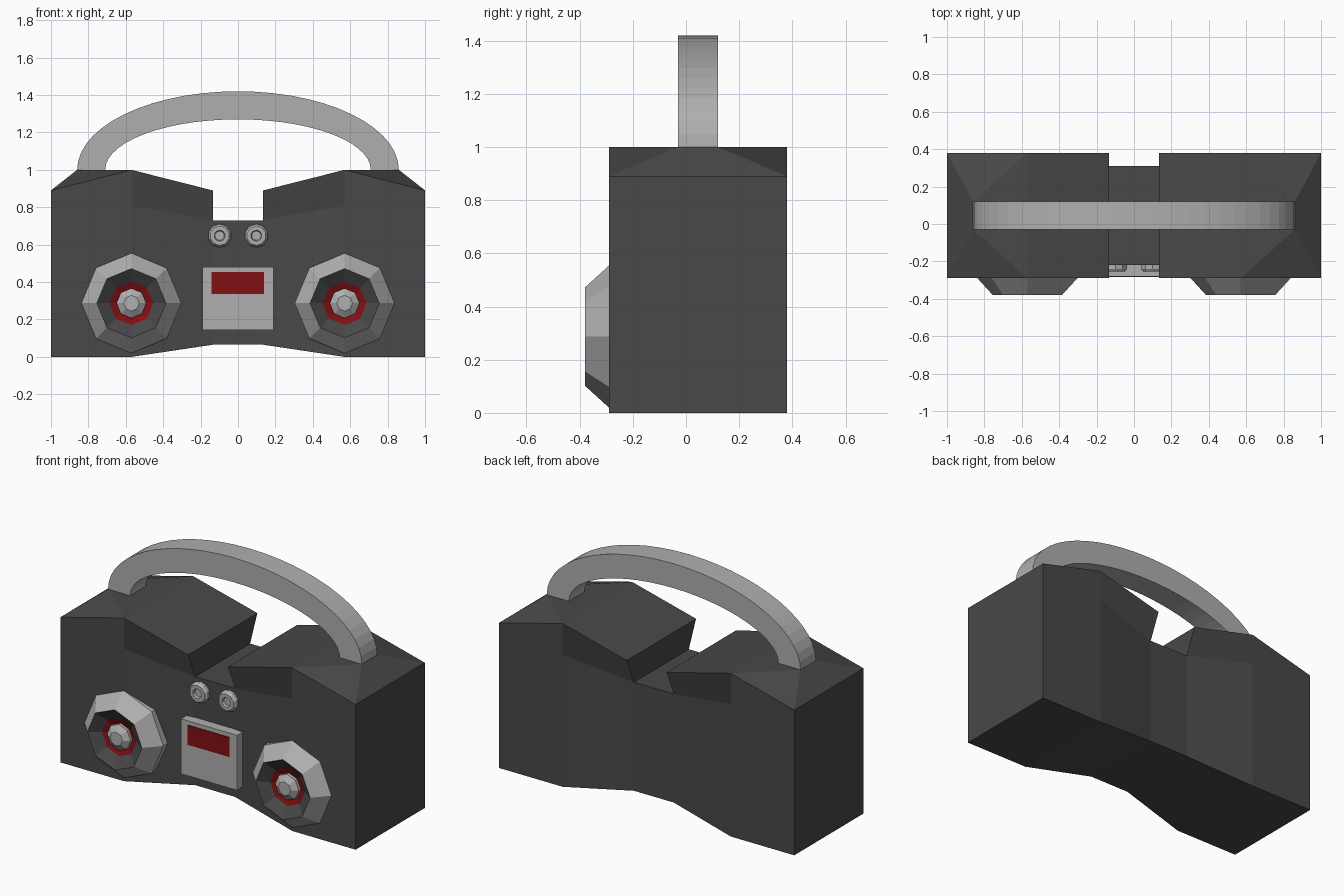
import bpy, bmesh, math

if "Cube" in bpy.data.objects:
    bpy.data.objects.remove(bpy.data.objects["Cube"])

def material(name, col):
    m = bpy.data.materials.new(name)
    m.diffuse_color = (*col, 1)
    m.use_nodes = True
    m.node_tree.nodes["Principled BSDF"].inputs["Base Color"].default_value = m.diffuse_color
    return m

DARK = material("dark grey", (0.065, 0.065, 0.065))
GREY = material("light grey", (0.43, 0.43, 0.43))
RED = material("deep red", (0.22, 0.005, 0.006))

def finish(name, bm, mats):
    bmesh.ops.remove_doubles(bm, verts=bm.verts, dist=0.0005)
    bmesh.ops.recalc_face_normals(bm, faces=bm.faces)
    me = bpy.data.meshes.new(name)
    bm.to_mesh(me)
    bm.free()
    for m in mats:
        me.materials.append(m)
    ob = bpy.data.objects.new(name, me)
    bpy.context.collection.objects.link(ob)
    return ob

def box(name, x, y, z, mat):
    bm = bmesh.new()
    bmesh.ops.create_cube(bm, size=1)
    for v in bm.verts:
        v.co = [lo + (c + 0.5) * (hi - lo) for c, (lo, hi) in zip(v.co, (x, y, z))]
    return finish(name, bm, [mat])

def lathe(name, profile, sides, cx, cz, mats):
    """Spin (radius, y, material of the band ending here) around a front-back axis."""
    bm = bmesh.new()
    rings = []
    for r, y, _ in profile:
        if r == 0:
            rings.append([bm.verts.new((cx, y, cz))] * sides)
        else:
            rings.append([bm.verts.new((cx + r * math.sin(2 * math.pi * i / sides), y,
                                        cz + r * math.cos(2 * math.pi * i / sides)))
                          for i in range(sides)])
    for k in range(1, len(rings)):
        a, b = rings[k - 1], rings[k]
        for i in range(sides):
            j = (i + 1) % sides
            vs = list(dict.fromkeys((a[i], a[j], b[j], b[i])))
            bm.faces.new(vs).material_index = profile[k][2]
    return finish(name, bm, mats)

# Body: one quarter, mirrored left/right and front/back about y = 0.045
P = dict(A=(1, .335, 0), B=(1, .335, .89), C=(.57, .335, 0), D=(.57, .335, .81),
         E=(.57, .335, 1), F=(.135, .335, .89), G=(.135, .265, .73),
         H=(.135, .265, .065), I=(0, .265, .73), J=(0, .265, .065),
         L=(.71, .075, 1), M=(.86, .075, 1))
# lower-case letters are the same points on the middle plane
P.update({k.lower(): (x, 0, z) for k, (x, y, z) in P.items()})
FACES = "ACDEB DCHG EDGF GHJI ABba BEM EML BMmb ELle LMml EFfe FGgf GIig AacC CchH HhjJ".split()
bm = bmesh.new()
for sx in (1, -1):
    for sy in (1, -1):
        for f in FACES:
            bm.faces.new([bm.verts.new((sx * P[c][0], 0.045 + sy * P[c][1], P[c][2])) for c in f])
finish("body", bm, [DARK])

# Carrying handle: elliptical arch with a rectangular section
bm = bmesh.new()
N = 28
secs = []
for i in range(N + 1):
    a = math.pi * i / N
    c, s = math.cos(a), math.sin(a)
    secs.append([bm.verts.new((rx * c, y, 1 + rz * s))
                 for rx, rz, y in ((.86, .42, -.03), (.86, .42, .12), (.71, .27, .12), (.71, .27, -.03))])
for a, b in zip(secs, secs[1:]):
    for k in range(4):
        bm.faces.new((a[k], a[(k + 1) % 4], b[(k + 1) % 4], b[k]))
bm.faces.new(secs[0])
bm.faces.new(secs[-1])
finish("handle", bm, [GREY])

# Speakers and tuning knobs, one of each per side
SPEAKER = [(0, -.24, 0), (.267, -.24, 0), (.267, -.29, 0), (.185, -.38, 0),
           (.117, -.335, 1), (.08, -.32, 2), (.08, -.34, 0), (.042, -.365, 0), (0, -.365, 0)]
KNOB = [(0, -.2, 0), (.063, -.2, 0), (.063, -.24, 0), (.052, -.255, 0),
        (.03, -.255, 0), (.025, -.24, 0), (0, -.24, 0)]
for side, s in (("left", -1), ("right", 1)):
    lathe(side + "_speaker", SPEAKER, 8, .57 * s, .287, [GREY, DARK, RED])
    lathe(side + "_knob", KNOB, 10, .098 * s, .648, [GREY])

# Centre panel with display window
box("centre_panel", (-.19, .19), (-.28, -.2), (.143, .48), GREY)
box("display_window", (-.143, .14), (-.284, -.278), (.335, .455), RED)
